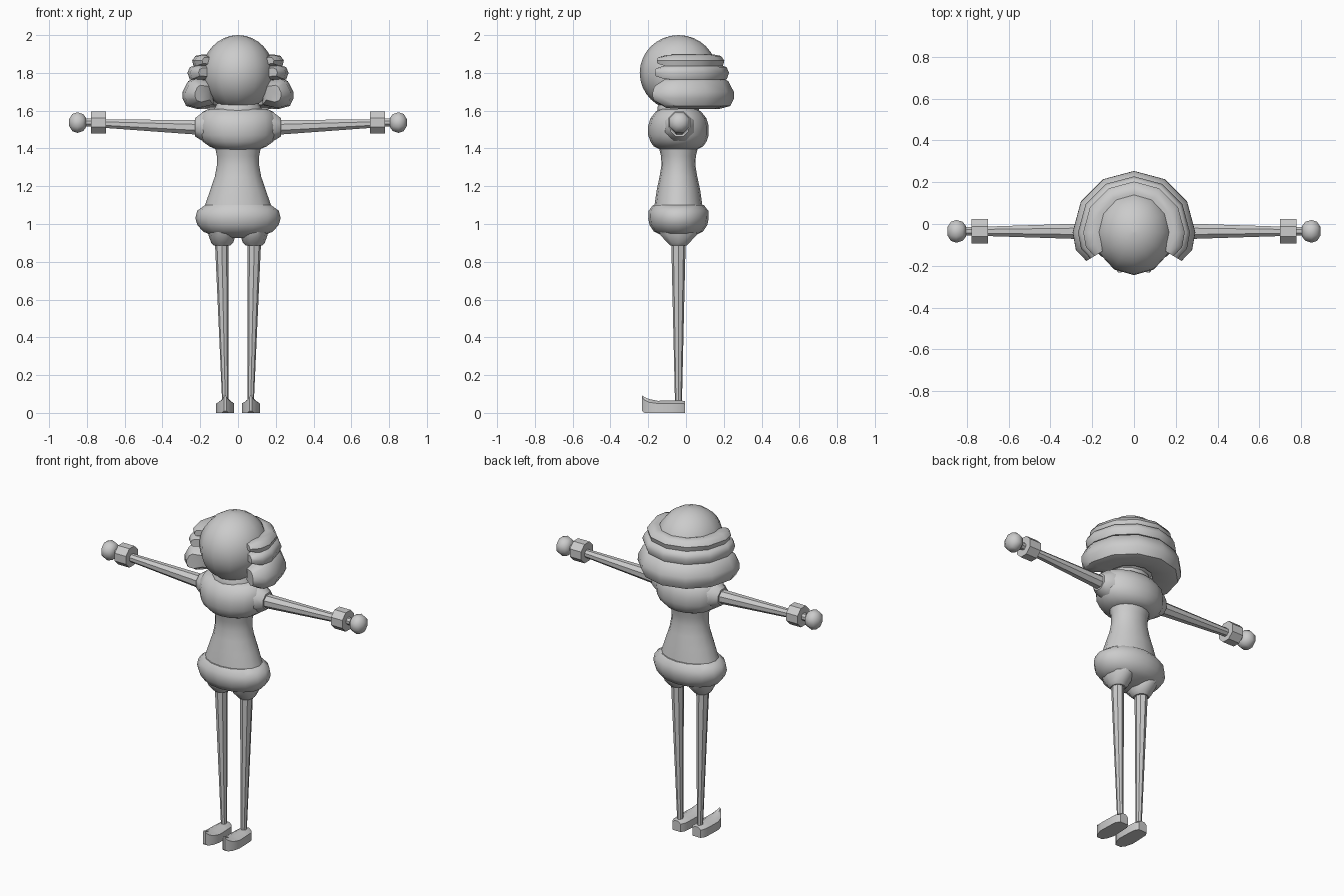
import bpy, bmesh, math
from mathutils import Vector

grey = bpy.data.materials.new("plain_grey")
grey.diffuse_color = (0.6, 0.6, 0.6, 1)
CY = -0.04  # depth of the body axis


def loft(name, rings, angle=40):
    """Skin a list of equal-length point rings and close both ends."""
    bm = bmesh.new()
    vs = [[bm.verts.new(p) for p in ring] for ring in rings]
    n = len(vs[0])
    for a, b in zip(vs, vs[1:]):
        for i in range(n):
            j = (i + 1) % n
            bm.faces.new((a[i], a[j], b[j], b[i]))
    bm.faces.new(vs[0])
    bm.faces.new(vs[-1])
    bmesh.ops.recalc_face_normals(bm, faces=bm.faces)
    me = bpy.data.meshes.new(name)
    bm.to_mesh(me)
    bm.free()
    me.materials.append(grey)
    ob = bpy.data.objects.new(name, me)
    bpy.context.collection.objects.link(ob)
    bpy.ops.object.select_all(action='DESELECT')
    ob.select_set(True)
    bpy.context.view_layer.objects.active = ob
    bpy.ops.object.shade_smooth_by_angle(angle=math.radians(angle))
    return ob


def upright(name, rows, n=12, angle=40):
    """Rows of (x, y, z, rx, ry) stacked upwards."""
    return loft(name, [[(x + rx * math.cos(t), y + ry * math.sin(t), z)
                        for t in [2 * math.pi * i / n for i in range(n)]]
                       for x, y, z, rx, ry in rows], angle)


def sideways(name, side, rows, n=8, angle=40):
    """Rows of (x, z, radius) running out along the arm."""
    return loft(name, [[(side * x, -0.035 + r * math.cos(t), z + r * math.sin(t))
                        for t in [2 * math.pi * (i + 0.5) / n for i in range(n)]]
                       for x, z, r in rows], angle)


# head
lat = [math.pi * (-0.5 + (i + 0.05) / 16.1) for i in range(17)]
upright("head", [(0, CY, 1.8 + 0.2 * math.sin(a), 0.19 * math.cos(a), 0.205 * math.cos(a))
                 for a in lat], 12, 60)

# neck
upright("neck", [(0, CY, 1.57, 0.14, 0.11), (0, CY, 1.60, 0.13, 0.11),
                 (0, CY, 1.62, 0.12, 0.11), (0, CY, 1.66, 0.10, 0.09)])


# hair rolls wrapped round the back of the head, with shrunken front ends
def hair_roll(name, profile):
    mid = sum((Vector(p) for p in profile), Vector((0, 0))) / len(profile)
    stations = [(-31, 0.55), (-17, 0.95)] + [(a, 1) for a in range(0, 181, 30)] \
        + [(197, 0.95), (211, 0.55)]
    rings = []
    for deg, s in stations:
        t = math.radians(deg)
        ring = []
        for p in profile:
            r, z = mid + (Vector(p) - mid) * s
            ring.append((r * math.cos(t), CY + r * math.sin(t), z))
        rings.append(ring)
    loft(name, rings, 45)


hair_roll("upper_hair_roll", [(0.14, 1.83), (0.14, 1.885), (0.19, 1.897), (0.225, 1.89),
                              (0.243, 1.865), (0.235, 1.835)])
hair_roll("middle_hair_roll", [(0.14, 1.76), (0.14, 1.84), (0.225, 1.842), (0.255, 1.83),
                               (0.268, 1.80), (0.255, 1.765)])
hair_roll("lower_hair_roll", [(0.13, 1.63), (0.14, 1.76), (0.235, 1.772), (0.265, 1.755),
                              (0.293, 1.70), (0.294, 1.665), (0.275, 1.625), (0.22, 1.61)])

# chest, waist and hip roll
upright("chest", [(0, CY, z, rx, ry) for z, rx, ry in [
    (1.395, 0.115, 0.10), (1.41, 0.15, 0.13), (1.435, 0.185, 0.148), (1.47, 0.205, 0.16),
    (1.52, 0.21, 0.16), (1.56, 0.205, 0.148), (1.595, 0.185, 0.12), (1.61, 0.155, 0.095)]], 16)
upright("waist", [(0, CY, z, rx, ry) for z, rx, ry in [
    (1.09, 0.178, 0.128), (1.18, 0.147, 0.115), (1.25, 0.123, 0.10), (1.31, 0.112, 0.09),
    (1.36, 0.112, 0.092), (1.41, 0.122, 0.105)]], 16)
upright("hip_roll", [(0, CY, z, rx, ry) for z, rx, ry in [
    (0.925, 0.07, 0.05), (0.945, 0.15, 0.10), (0.96, 0.185, 0.13), (0.995, 0.215, 0.153),
    (1.03, 0.226, 0.16), (1.07, 0.216, 0.158), (1.10, 0.175, 0.135), (1.10, 0.15, 0.11)]], 16)

for side, label in ((1, "left"), (-1, "right")):
    # arm, sleeve opening, cuff and hand
    sideways(label + "_sleeve", side, [(0.12, 1.52, 0.095), (0.19, 1.515, 0.08),
                                       (0.228, 1.512, 0.052)])
    sideways(label + "_arm", side, [(0.18, 1.51, 0.043), (0.23, 1.512, 0.041),
                                    (0.72, 1.532, 0.024)])
    sideways(label + "_cuff", side, [(0.70, 1.537, 0.063), (0.777, 1.537, 0.063)])
    sideways(label + "_wrist", side, [(0.76, 1.537, 0.022), (0.82, 1.537, 0.022)])
    sideways(label + "_hand", side, [(0.805, 1.537, 0.028), (0.82, 1.537, 0.049),
                                     (0.85, 1.537, 0.059), (0.877, 1.537, 0.049),
                                     (0.894, 1.537, 0.02)], 8, 60)

    # shorts leg and leg
    upright(label + "_shorts_leg", [(side * 0.084, CY, 0.885, 0.042, 0.045),
                                    (side * 0.084, CY, 0.90, 0.058, 0.06),
                                    (side * 0.084, CY, 0.94, 0.072, 0.10),
                                    (side * 0.09, CY, 0.98, 0.075, 0.11)], 10)
    upright(label + "_leg", [(side * 0.068, CY, 0.04, 0.017, 0.019),
                             (side * 0.068, CY, 0.08, 0.017, 0.019),
                             (side * 0.086, CY, 0.90, 0.036, 0.038)], 8)

    # shoe with an upturned pointed toe: (y, half width, bottom, edge height, ridge height)
    x = side * 0.068
    rings = []
    for y, w, b, e, h in [(-0.005, 0.028, 0, 0.048, 0.062), (-0.03, 0.043, 0, 0.05, 0.066),
                          (-0.08, 0.046, 0, 0.05, 0.066), (-0.15, 0.048, 0, 0.05, 0.064),
                          (-0.195, 0.036, 0, 0.056, 0.073), (-0.22, 0.018, 0, 0.068, 0.084),
                          (-0.232, 0.007, 0.01, 0.085, 0.093)]:
        rings.append([(x - w, y, b), (x + w, y, b), (x + w, y, e),
                      (x + w * 0.4, y, h), (x - w * 0.4, y, h), (x - w, y, e)])
    loft(label + "_shoe", rings, 35)
